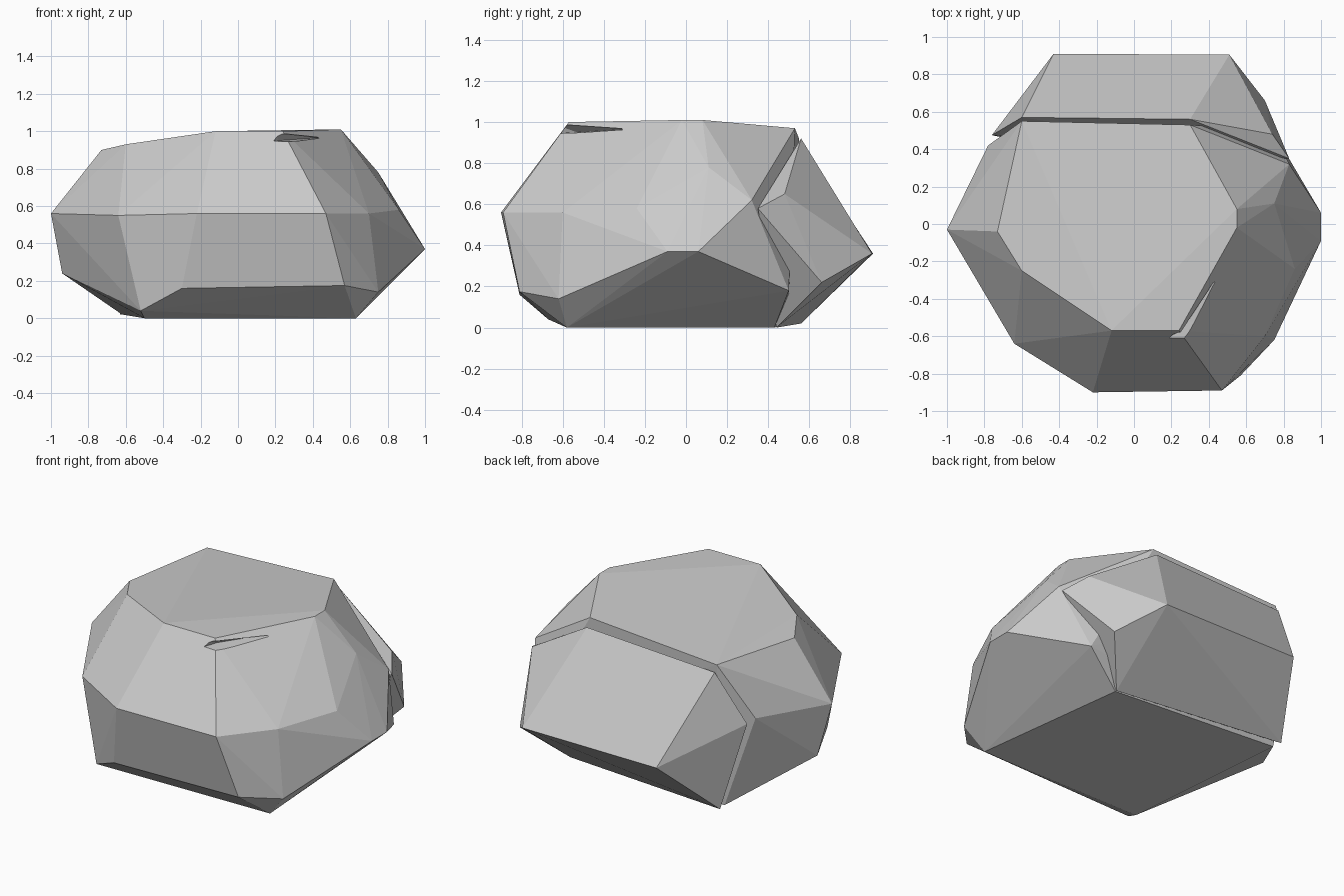
import bpy
import bmesh

if "Cube" in bpy.data.objects:
    bpy.data.objects.remove(bpy.data.objects["Cube"])

grey = bpy.data.materials.new("stone_grey")
grey.diffuse_color = (0.6, 0.6, 0.6, 1)
grey.use_nodes = True
grey.node_tree.nodes["Principled BSDF"].inputs["Base Color"].default_value = grey.diffuse_color


def hull(name, points):
    """Faceted convex chunk wrapped around a few corner points."""
    bm = bmesh.new()
    for p in points:
        bm.verts.new(p)
    res = bmesh.ops.convex_hull(bm, input=bm.verts[:])
    loose = {g for g in res["geom_interior"] + res["geom_unused"]
             if isinstance(g, bmesh.types.BMVert)}
    bmesh.ops.delete(bm, geom=list(loose), context='VERTS')
    bmesh.ops.dissolve_limit(bm, angle_limit=0.03, verts=bm.verts[:], edges=bm.edges[:])
    bmesh.ops.recalc_face_normals(bm, faces=bm.faces[:])
    me = bpy.data.meshes.new(name)
    bm.to_mesh(me)
    bm.free()
    me.materials.append(grey)
    ob = bpy.data.objects.new(name, me)
    bpy.context.collection.objects.link(ob)
    return ob


# Main boulder: flat crown, widest belt, undercut base
crown = [(-.73, -.04, .90), (-.60, -.25, .93), (-.12, -.57, 1.0), (.24, -.57, 1.0),
         (.55, -.02, 1.01), (.55, .08, 1.01), (.30, .53, .97), (-.60, .55, .92),
         (-.73, .30, .80)]
belt = [(-1.0, -.03, .56), (-.64, -.64, .55), (-.22, -.90, .56), (.47, -.89, .56),
        (.70, -.60, .56), (.86, -.24, .58), (1.0, -.09, .37), (1.0, .06, .37),
        (.75, .11, .78), (.83, .32, .62), (-.78, .42, .58)]
base = [(-.94, .03, .24), (-.30, -.81, .16), (.57, -.81, .175), (.75, -.62, .14),
        (.74, .50, .18), (-.52, -.67, .04), (-.50, -.58, 0), (.63, -.58, 0),
        (.50, .43, 0), (-.62, .50, .02)]
boulder = hull("boulder", crown + belt + base)

# Chipped notch under the front corner of the crown
chip = hull("chip_cutter", [(.17, -.66, .945), (.22, -.53, .95), (.42, -.28, .965),
                            (.52, -.50, .945), (.20, -.64, .99), (.44, -.42, .98)])
chip.hide_render = True
chip.hide_viewport = True
cut = boulder.modifiers.new("chip", 'BOOLEAN')
cut.operation = 'DIFFERENCE'
cut.solver = 'EXACT'
cut.object = chip

# Split slab leaning against the back
hull("back_slab", [(-.60, .57, .88), (.30, .56, .92), (.74, .48, .65), (-.76, .475, .56),
                   (.83, .35, .58), (-.43, .91, .36), (.51, .905, .36), (.70, .66, .22),
                   (.50, .44, 0), (-.63, .56, .02), (-.50, .42, .10), (.45, .40, .30)])
